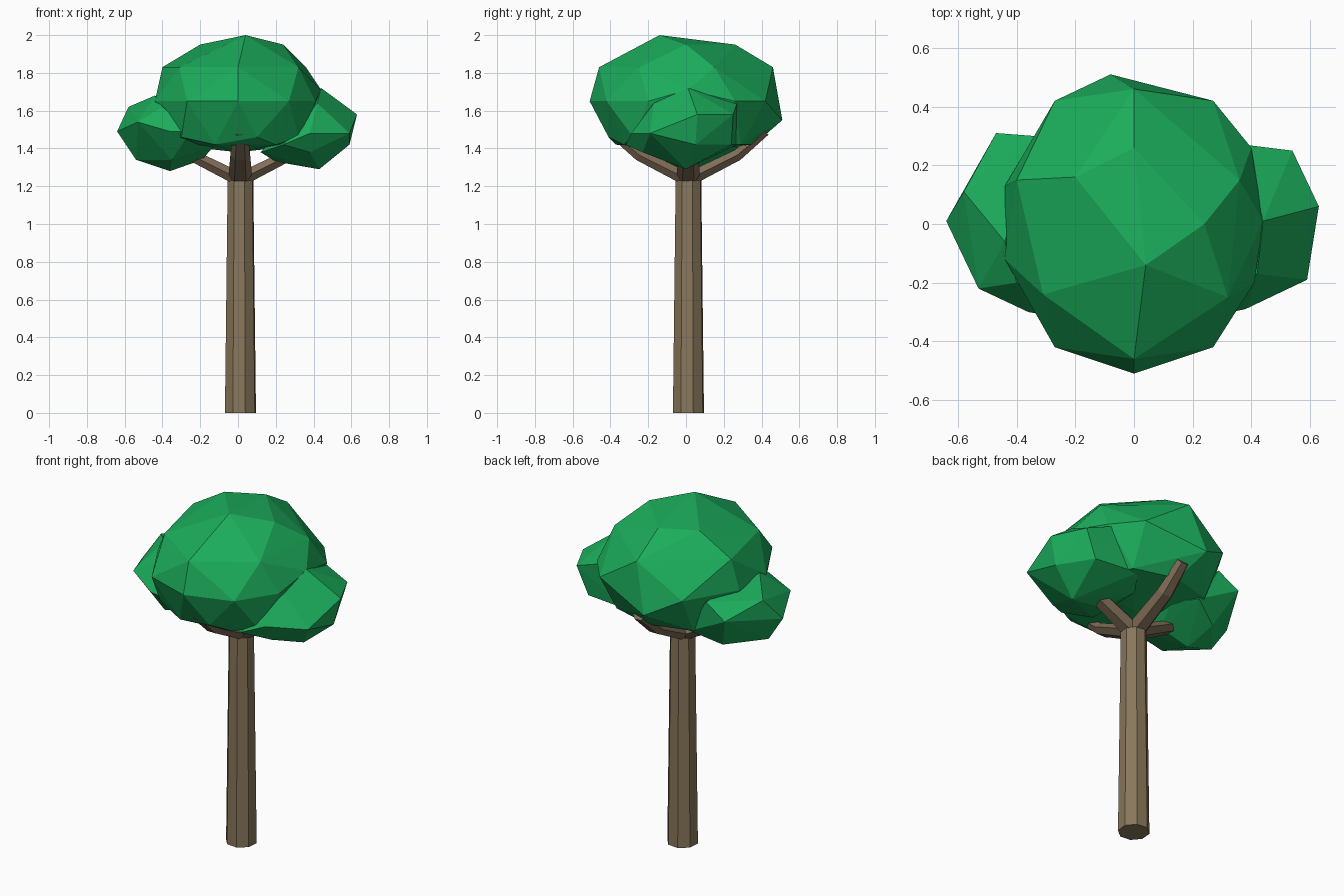
import bpy
import bmesh
from math import radians

cube = bpy.data.objects.get("Cube")
if cube:
    bpy.data.objects.remove(cube, do_unlink=True)


def make_material(name, colour):
    material = bpy.data.materials.new(name)
    material.use_nodes = True
    material.diffuse_color = (*colour, 1)
    shader = material.node_tree.nodes["Principled BSDF"]
    shader.inputs["Base Color"].default_value = (*colour, 1)
    shader.inputs["Roughness"].default_value = 0.9
    return material


leaf_green = make_material("leaf green", (0.011, 0.415, 0.105))
bark_brown = make_material("bark brown", (0.25, 0.185, 0.105))
branch_brown = make_material("branch brown", (0.22, 0.155, 0.095))


def add_object(name, data, material):
    obj = bpy.data.objects.new(name, data)
    bpy.context.scene.collection.objects.link(obj)
    data.materials.append(material)
    return obj


def leaf_clump(name, layers):
    """Faceted clump: the convex skin around corner points given per height."""
    bm = bmesh.new()
    for height, corners in layers.items():
        for x, y in corners:
            bm.verts.new((x, y, height))
    hull = bmesh.ops.convex_hull(bm, input=bm.verts)
    loose = {g for g in hull["geom_interior"] + hull["geom_unused"]
             if isinstance(g, bmesh.types.BMVert)}
    bmesh.ops.delete(bm, geom=list(loose), context="VERTS")
    bmesh.ops.recalc_face_normals(bm, faces=bm.faces)
    mesh = bpy.data.meshes.new(name)
    bm.to_mesh(mesh)
    bm.free()
    add_object(name, mesh, leaf_green)


def branch(name, angle):
    """Six-sided tapering limb, bent upward and wider than it is thick."""
    curve = bpy.data.curves.new(name, "CURVE")
    curve.dimensions = "3D"
    curve.bevel_depth = 1
    curve.bevel_resolution = 1
    curve.use_fill_caps = True
    spline = curve.splines.new("POLY")
    spline.use_smooth = False
    path = [(.02, 1.245, .042), (.26, 1.365, .035), (.41, 1.49, .026)]
    spline.points.add(len(path) - 1)
    for point, (reach, height, radius) in zip(spline.points, path):
        point.co = (reach, 0, height, 1)
        point.radius = radius
    limb = add_object(name, curve, branch_brown)
    limb.location = (.012, .012, 0)
    limb.rotation_euler.z = radians(angle)
    limb.scale.y = 1.5


# Main crown
leaf_clump("main_crown", {
    2.0: [(.04, -.14)],
    1.95: [(.24, 0), (-.2, .16), (0, .26)],
    1.83: [(0, -.46), (-.31, -.24), (.32, -.25), (-.4, .15), (.36, .15), (0, .46)],
    1.71: [(.44, .01)],
    1.65: [(0, -.51), (-.27, -.42), (.27, -.42), (-.44, -.12), (-.44, .13),
           (.41, -.2), (.27, .42), (-.27, .42), (.4, .26)],
    1.55: [(-.08, .51)],
    1.46: [(.1, -.41), (-.3, -.3), (.32, -.28)],
    1.42: [(-.12, -.37), (.2, -.33), (.25, .29), (-.25, .29), (.36, 0), (-.36, 0), (0, .36)],
    1.38: [(0, 0)],
})

# Side clumps
leaf_clump("left_clump", {
    1.72: [(.44, .01)],
    1.64: [(.42, -.17), (.38, .27)],
    1.58: [(.63, .06), (.54, .25)],
    1.48: [(.59, -.19), (.38, -.29)],
    1.42: [(.59, .05), (.47, .24), (.24, -.32), (.2, .27)],
    1.38: [(.38, -.23), (.12, -.2), (.12, .15)],
    1.33: [(.2, -.02)],
    1.29: [(.43, 0)],
})
leaf_clump("right_clump", {
    1.68: [(-.44, -.06)],
    1.62: [(-.58, .11), (-.34, .3), (-.4, -.2)],
    1.54: [(-.53, -.22), (-.47, .31)],
    1.49: [(-.64, .01), (-.36, -.3), (-.25, -.32)],
    1.41: [(-.22, .28), (-.13, -.2), (-.13, .15)],
    1.34: [(-.54, 0), (-.38, .2), (-.35, -.18), (-.19, 0)],
    1.28: [(-.36, .02)],
})

# Trunk
trunk_height = 1.23
bpy.ops.mesh.primitive_cone_add(
    vertices=8, radius1=.086, radius2=.071, depth=trunk_height,
    location=(.013, .013, trunk_height / 2), rotation=(0, 0, .3))
trunk = bpy.context.object
trunk.name = "trunk"
trunk.data.materials.append(bark_brown)

# Four branches spreading from the top of the trunk
for index, side in enumerate(("left", "back", "right", "front")):
    branch(side + "_branch", index * 90)
